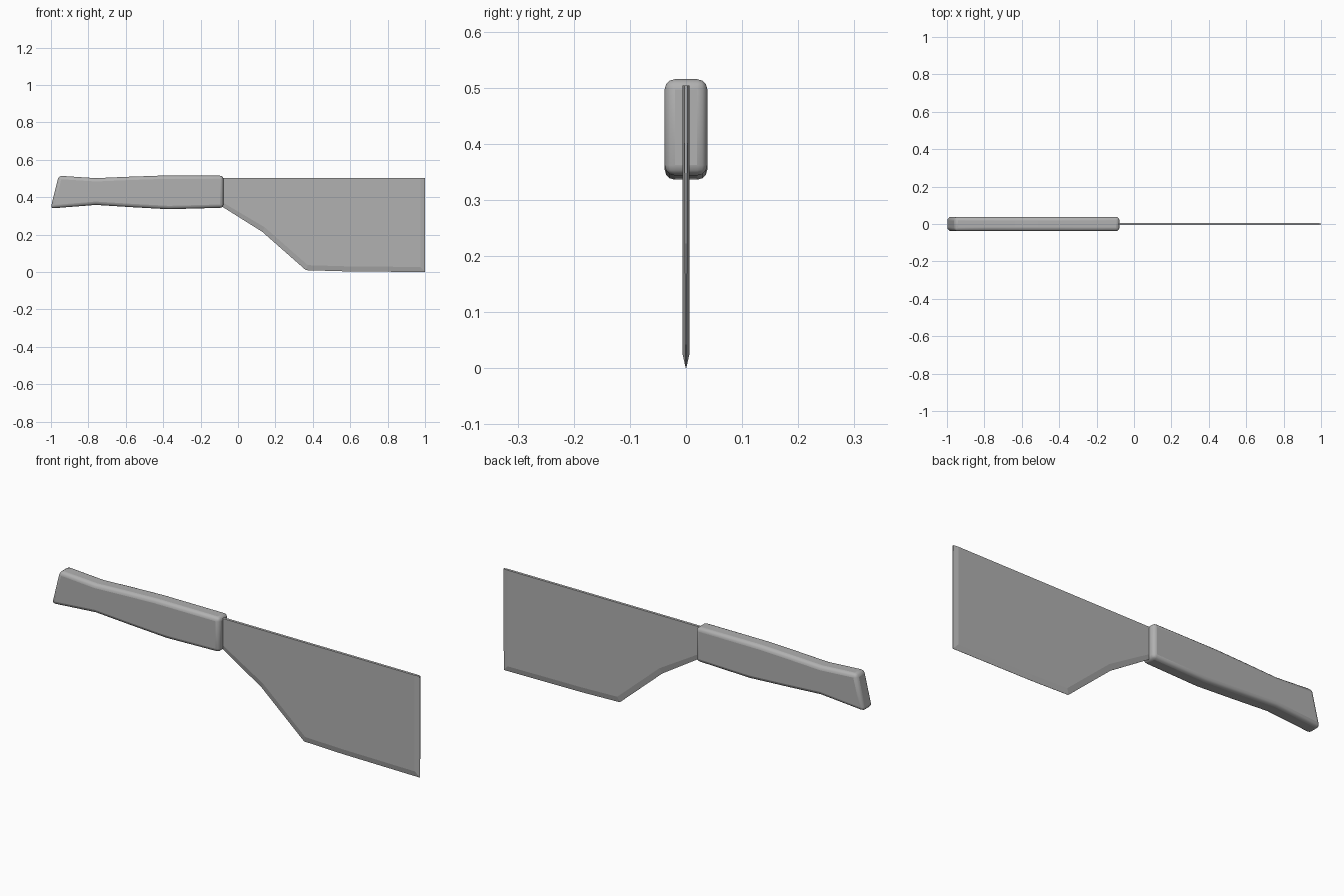
import bpy, bmesh

if "Cube" in bpy.data.objects:
    bpy.data.objects.remove(bpy.data.objects["Cube"])

# Dark grey shared by both parts
steel = bpy.data.materials.new("dark_grey")
steel.diffuse_color = (0.44, 0.44, 0.44, 1)
steel.use_nodes = True
steel.node_tree.nodes["Principled BSDF"].inputs["Base Color"].default_value = steel.diffuse_color


def make_object(name, bm):
    bmesh.ops.recalc_face_normals(bm, faces=bm.faces)
    mesh = bpy.data.meshes.new(name)
    bm.to_mesh(mesh)
    bm.free()
    mesh.materials.append(steel)
    obj = bpy.data.objects.new(name, mesh)
    bpy.context.collection.objects.link(obj)
    return obj


def ring(bm, pts, side):
    return [bm.verts.new((x, side * y, z)) for x, y, z in pts]


# Handle: waisted side profile given thickness, then rounded edges
profile = [(-1.002, 0.340), (-0.76, 0.359), (-0.57, 0.347), (-0.37, 0.336),
           (-0.078, 0.344), (-0.078, 0.515), (-0.43, 0.515), (-0.6, 0.509),
           (-0.76, 0.502), (-0.959, 0.515)]
bm = bmesh.new()
a = ring(bm, [(x, 0.038, z) for x, z in profile], -1)
b = ring(bm, [(x, 0.038, z) for x, z in profile], 1)
bm.faces.new(a)
bm.faces.new(b)
for i in range(len(a)):
    j = (i + 1) % len(a)
    bm.faces.new((a[i], a[j], b[j], b[i]))
handle = make_object("handle", bm)
bev = handle.modifiers.new("rounded_edges", 'BEVEL')
bev.width = 0.018
bev.segments = 3
bev.limit_method = 'ANGLE'
bev.angle_limit = 0.7
bpy.context.view_layer.objects.active = handle
handle.select_set(True)
bpy.ops.object.shade_smooth_by_angle(angle=0.7)

# Blade: flat cheeks, ground edge along the bottom and the nose
t = 0.0065
cheek = [(-0.12, t, 0.504), (-0.12, t, 0.395), (0.142, t, 0.24), (0.373, t, 0.037),
         (0.57, t, 0.031), (0.975, t, 0.027), (0.975, t, 0.504)]
edge = [(-0.12, 0.0005, 0.372), (0.13, 0.0005, 0.215), (0.363, 0.0005, 0.010),
        (0.57, 0.0005, 0.004), (1.0, 0.0005, 0.0), (1.0, 0.003, 0.504)]
bm = bmesh.new()
sides = []
for s in (-1, 1):
    c, e = ring(bm, cheek, s), ring(bm, edge, s)
    bm.faces.new(c)
    for i in range(len(e) - 1):
        bm.faces.new((c[i + 1], c[i + 2], e[i + 1], e[i]))
    sides.append((c, e))
(c0, e0), (c1, e1) = sides
for i in range(len(e0) - 1):
    bm.faces.new((e0[i], e0[i + 1], e1[i + 1], e1[i]))
# Spine and hidden heel inside the handle
bm.faces.new((c0[0], c0[6], e0[5], e1[5], c1[6], c1[0]))
bm.faces.new((c0[0], c0[1], e0[0], e1[0], c1[1], c1[0]))
make_object("blade", bm)
